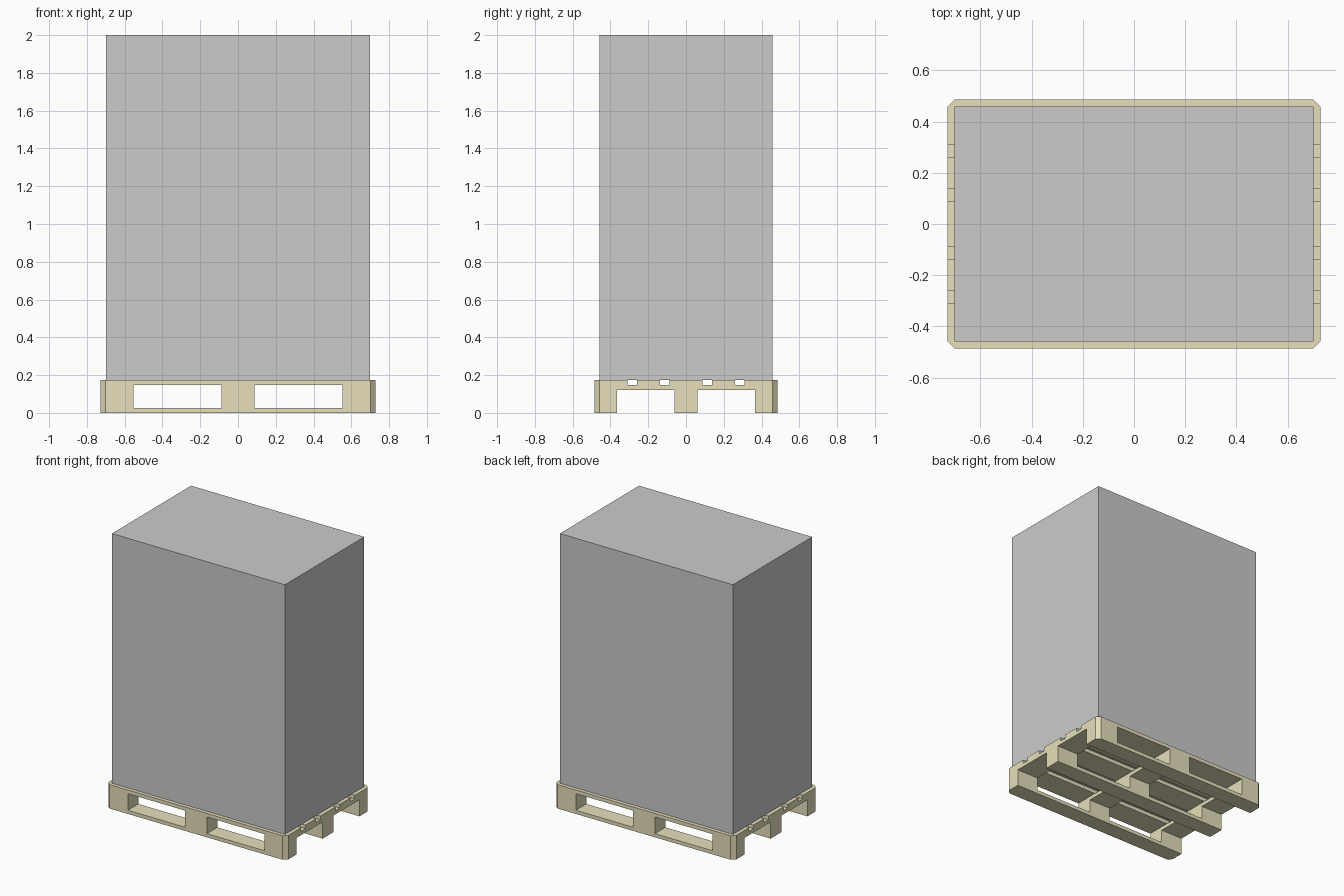
import bpy, bmesh

if "Cube" in bpy.data.objects:
    bpy.data.objects.remove(bpy.data.objects["Cube"])

X, Y, H = 0.728, 0.485, 0.175      # pallet half length, half width, height
BOARD = 0.0267                     # board thickness
BLOCK_TOP, CROSS_TOP = 0.1213, 0.148


def box(name, lo, hi, chamfer=0):
    """Box between two corners, optionally with chamfered vertical edges."""
    bm = bmesh.new()
    bmesh.ops.create_cube(bm, size=1)
    for v in bm.verts:
        v.co = [(a + b) / 2 + c * (b - a) for a, b, c in zip(lo, hi, v.co)]
    if chamfer:
        upright = [e for e in bm.edges
                   if abs(e.verts[0].co.z - e.verts[1].co.z) > 1e-4]
        bmesh.ops.bevel(bm, geom=upright, offset=chamfer, segments=1,
                        affect='EDGES', offset_type='OFFSET')
    bmesh.ops.recalc_face_normals(bm, faces=bm.faces)
    me = bpy.data.meshes.new(name)
    bm.to_mesh(me)
    bm.free()
    ob = bpy.data.objects.new(name, me)
    bpy.context.collection.objects.link(ob)
    return ob


def cut(target, lo, hi):
    """Subtract a box from the target and drop the cutter."""
    cutter = box("cutter", lo, hi)
    cutter.hide_render = True
    mod = target.modifiers.new("cut", 'BOOLEAN')
    mod.operation, mod.solver, mod.object = 'DIFFERENCE', 'EXACT', cutter
    bpy.context.view_layer.objects.active = target
    bpy.ops.object.modifier_apply(modifier=mod.name)
    bpy.data.objects.remove(cutter)


# Wooden pallet, carved from one block with clipped corners
pallet = box("pallet", (-X, -Y, 0), (X, Y, H), chamfer=0.027)
for s in (-1, 1):
    # Openings between the three runners
    y0, y1 = sorted((s * 0.061, s * 0.364))
    cut(pallet, (-1, y0, -0.1), (1, y1, BLOCK_TOP))
    # Fork openings between the blocks
    x0, x1 = sorted((s * 0.088, s * 0.552))
    cut(pallet, (x0, -1, BOARD), (x1, 1, CROSS_TOP))
    # Gaps between the top boards
    for a, b in ((0.088, 0.138), (0.259, 0.309)):
        y0, y1 = sorted((s * a, s * b))
        cut(pallet, (-1, y0, CROSS_TOP - 0.0003), (1, y1, H + 0.1))

wood = bpy.data.materials.new("wood")
wood.diffuse_color = (0.80, 0.74, 0.50, 1)
wood.use_nodes = True
wood.node_tree.nodes["Principled BSDF"].inputs["Base Color"].default_value = wood.diffuse_color
pallet.data.materials.clear()
pallet.data.materials.append(wood)

# Load standing on the pallet
box("cargo", (-0.70, -0.458, H), (0.70, 0.458, 2.0))
